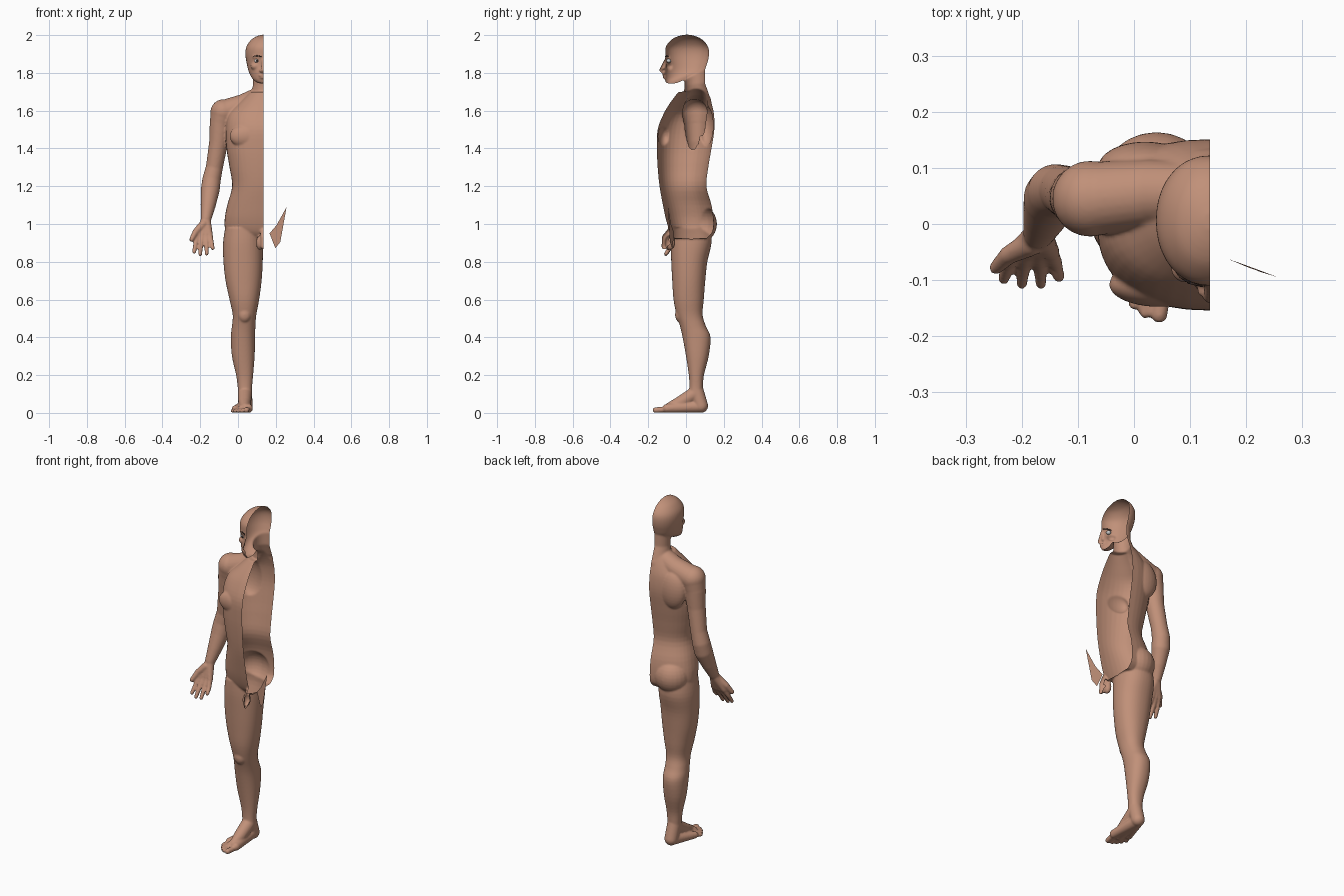
import bpy, bmesh, math
from mathutils import Vector, Matrix

MID = 0.135  # cutting plane of the half figure


def material(name, col):
    m = bpy.data.materials.new(name)
    m.diffuse_color = (*col, 1)
    return m


skin = material("skin", (0.53, 0.28, 0.19))
white = material("eye_white", (0.8, 0.8, 0.78))
dark = material("dark_brown", (0.05, 0.03, 0.025))


def finish(bm, name, mat):
    me = bpy.data.meshes.new(name)
    bm.to_mesh(me)
    bm.free()
    ob = bpy.data.objects.new(name, me)
    bpy.context.collection.objects.link(ob)
    me.materials.append(mat)
    for p in me.polygons:
        p.use_smooth = True
    return ob


def spline(rows, steps=4):
    out = []
    for i in range(len(rows) - 1):
        a, b, c, d = (rows[min(max(i + k, 0), len(rows) - 1)] for k in (-1, 0, 1, 2))
        for s in range(steps):
            t = s / steps
            out.append([0.5 * (2 * q + (r - p) * t + (2 * p - 5 * q + 4 * r - u) * t * t
                               + (3 * q - p - 3 * r + u) * t ** 3)
                        for p, q, r, u in zip(a, b, c, d)])
    return out + [list(rows[-1])]


def loft(bm, rings, e=2.2, n=40):
    """Rings of (z, x0, x1, y0, y1) joined into a closed tube."""
    loops = []
    for z, x0, x1, y0, y1 in spline(rings):
        loop = []
        for k in range(n):
            c, s = math.cos(math.tau * k / n), math.sin(math.tau * k / n)
            px = math.copysign(abs(c) ** (2 / e), c)
            py = math.copysign(abs(s) ** (2 / e), s)
            loop.append(bm.verts.new(((x0 + x1) / 2 + px * (x1 - x0) / 2,
                                      (y0 + y1) / 2 + py * (y1 - y0) / 2, z)))
        loops.append(loop)
    for a, b in zip(loops, loops[1:]):
        for k in range(n):
            bm.faces.new((a[k], a[(k + 1) % n], b[(k + 1) % n], b[k]))
    bm.faces.new(loops[0][::-1])
    bm.faces.new(loops[-1])


def central(bm, rings, e=2.2):
    loft(bm, [(z, MID - w, MID + w, y0, y1) for z, w, y0, y1 in rings], e)


def blob(bm, co, r):
    m = Matrix.Translation(co) @ Matrix.Diagonal((*r, 1))
    bmesh.ops.create_uvsphere(bm, u_segments=24, v_segments=16, radius=1, matrix=m)


def limb(bm, pts):
    """Chain of (x, y, z, radius) balls bridged by cones."""
    for p in pts:
        blob(bm, p[:3], (p[3],) * 3)
    for p, q in zip(pts, pts[1:]):
        a, b = Vector(p[:3]), Vector(q[:3])
        m = Matrix.Translation((a + b) / 2) @ (b - a).to_track_quat('Z', 'Y').to_matrix().to_4x4()
        bmesh.ops.create_cone(bm, cap_ends=True, segments=24, radius1=p[3], radius2=q[3],
                              depth=(b - a).length, matrix=m)


bm = bmesh.new()
# torso
central(bm, [(0.925, .12, -.06, .11), (0.96, .195, -.085, .14), (1.02, .206, -.105, .145),
             (1.1, .192, -.122, .135), (1.2, .166, -.14, .108), (1.3, .18, -.15, .118),
             (1.4, .196, -.154, .135), (1.5, .2, -.15, .15), (1.58, .185, -.12, .148),
             (1.64, .13, -.085, .135), (1.7, .07, -.04, .112)], 2.3)
blob(bm, (.045, -.108, 1.465), (.09, .04, .062))   # chest muscle
blob(bm, (.02, .1, 1.52), (.085, .047, .11))       # shoulder blade
for x in (.04, .23):                               # buttocks
    blob(bm, (x, .07, 1.0), (.1, .094, .1))
limb(bm, [(.11, .055, 1.67, .055), (.03, .055, 1.628, .06), (-.07, .045, 1.592, .066)])
# neck
limb(bm, [(MID, .06, 1.64, .075), (MID, .046, 1.74, .055), (MID, .045, 1.84, .055)])
# head
central(bm, [(1.745, .028, -.104, -.05), (1.765, .055, -.112, -.005), (1.8, .076, -.114, .085),
             (1.85, .089, -.106, .112), (1.9, .096, -.11, .122), (1.94, .09, -.106, .116),
             (1.975, .066, -.078, .088), (1.993, .038, -.045, .055), (2.002, .01, -.01, .02)], 2.1)
# nose, lips, brow and cheek
limb(bm, [(MID, -.106, 1.868, .009), (MID, -.13, 1.815, .012), (MID, -.118, 1.806, .012)])
blob(bm, (.122, -.118, 1.811), (.01, .012, .008))
blob(bm, (MID, -.114, 1.787), (.026, .011, .006))
blob(bm, (MID, -.112, 1.775), (.022, .011, .006))
limb(bm, [(.122, -.103, 1.886, .009), (.085, -.09, 1.886, .009)])
blob(bm, (.092, -.08, 1.835), (.026, .025, .02))
# leg
loft(bm, [(.1, .0, .075, .015, .09), (.14, -.002, .075, .018, .09), (.2, -.01, .08, .015, .095),
          (.3, -.032, .088, .0, .12), (.4, -.038, .091, -.018, .13), (.46, -.032, .092, -.032, .105),
          (.52, -.028, .097, -.05, .088), (.6, -.045, .112, -.066, .094), (.7, -.066, .125, -.073, .102),
          (.8, -.077, .131, -.078, .113), (.9, -.079, .132, -.082, .135), (.98, -.068, .125, -.08, .13)])
blob(bm, (.035, -.03, .52), (.035, .028, .042))    # kneecap
# foot
limb(bm, [(.037, .055, .12, .038), (.04, .08, .037, .037)])
limb(bm, [(.037, .045, .1, .038), (.035, -.03, .055, .034), (.035, -.09, .03, .024)])
for x, y, r in ((.055, -.1, .024), (.022, -.1, .022), (-.014, -.06, .02)):
    limb(bm, [(.037, .075, .034, .033), (x, y, r, r)])
for bx, by, tx, ty, r in ((.053, -.11, .045, -.162, .015), (.026, -.1, .02, -.158, .011),
                          (.009, -.09, .001, -.143, .011), (-.004, -.08, -.015, -.123, .0105),
                          (-.015, -.06, -.029, -.098, .0105)):
    limb(bm, [(bx, by, .018, r), (tx, ty, r, r)])
# arm
limb(bm, [(-.078, .045, 1.592, .068), (-.092, .047, 1.53, .058), (-.103, .05, 1.43, .05),
          (-.125, .06, 1.3, .045), (-.14, .058, 1.235, .049), (-.147, .047, 1.18, .05),
          (-.158, .015, 1.1, .04), (-.169, -.015, 1.03, .029)])
# palm, fingers and thumb
for x in (-.212, -.19, -.168, -.148):
    limb(bm, [(-.17, -.018, 1.025, .025), (x, -.05, .935, .016)])
for bx, mx, tx, ty, tz in ((-.212, -.225, -.232, -.098, .852), (-.19, -.196, -.2, -.106, .84),
                           (-.168, -.167, -.166, -.106, .842), (-.148, -.139, -.134, -.095, .872)):
    limb(bm, [(bx, -.05, .935, .0145), (mx, -.072, .895, .0125), (tx, ty, tz, .0105)])
limb(bm, [(-.183, -.035, 1.0, .022), (-.223, -.055, .96, .017), (-.246, -.078, .918, .0125)])
# groin
limb(bm, [(MID, -.08, .965, .018), (MID, -.112, .93, .016), (MID, -.115, .88, .015)])
blob(bm, (.116, -.085, .9), (.02, .026, .038))

# fuse everything into one smooth skin
body = finish(bm, "body_skin", skin)
bpy.context.view_layer.objects.active = body
body.select_set(True)
rm = body.modifiers.new("fuse", 'REMESH')
rm.mode = 'VOXEL'
rm.voxel_size = 0.0048
sm = body.modifiers.new("soften", 'SMOOTH')
sm.factor = 0.5
sm.iterations = 7
for m in ("fuse", "soften"):
    bpy.ops.object.modifier_apply(modifier=m)

# cut at the middle plane and leave the shell open
bm = bmesh.new()
bm.from_mesh(body.data)
bmesh.ops.bisect_plane(bm, geom=bm.verts[:] + bm.edges[:] + bm.faces[:], plane_co=(MID, 0, 0),
                       plane_no=(1, 0, 0), clear_outer=True)
bm.to_mesh(body.data)
bm.free()
for p in body.data.polygons:
    p.use_smooth = True
    p.material_index = 0

# eye
bm = bmesh.new()
blob(bm, (.1, -.092, 1.864), (.013, .013, .011))
finish(bm, "eyeball", white)
bm = bmesh.new()
blob(bm, (.1, -.103, 1.864), (.006, .004, .006))
finish(bm, "iris", dark)
# eyebrow
bm = bmesh.new()
limb(bm, [(.121, -.1095, 1.887, .003), (.1, -.104, 1.891, .003), (.082, -.094, 1.887, .002)])
finish(bm, "eyebrow", dark)

# loose skin patch from the other side of the groin
bm = bmesh.new()
bm.faces.new([bm.verts.new(c) for c in ((.167, -.062, .95), (.198, -.073, .872), (.224, -.085, .905),
                                        (.257, -.095, 1.09), (.205, -.078, .995))])
finish(bm, "groin_patch", skin)
